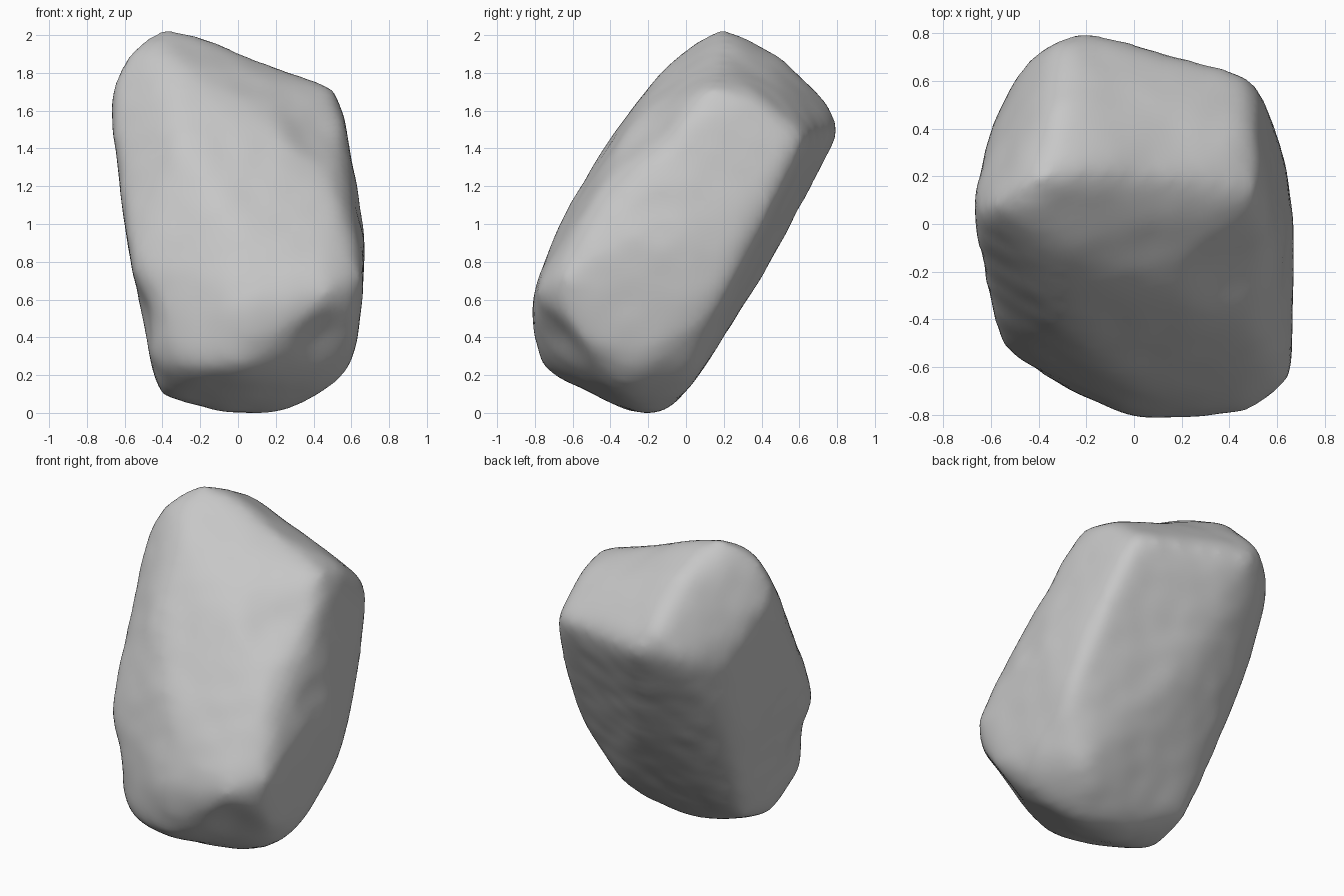
import bpy, bmesh
from mathutils import Vector, noise

cube = bpy.data.objects.get("Cube")
if cube:
    bpy.data.objects.remove(cube, do_unlink=True)

# Stone colour
stone = bpy.data.materials.new("grey stone")
stone.use_nodes = True
grey = (0.57, 0.57, 0.57, 1)
stone.diffuse_color = grey
stone.node_tree.nodes["Principled BSDF"].inputs["Base Color"].default_value = grey

# Corners of the leaning block
corners = [
    # sloping cap
    (-.57, .08, 1.96), (-.4, .2, 2.05), (-.2, .22, 2), (.54, .14, 1.72),
    (-.32, .52, 1.89), (-.32, .79, 1.62), (-.22, .83, 1.48), (.52, .4, 1.64),
    (.48, .65, 1.45), (-.47, .7, 1.42), (-.62, .4, 1.4), (-.7, .04, 1.72),
    # bulging front
    (-.35, -.12, 1.84), (-.3, -.43, 1.42), (.18, -.3, 1.53), (-.1, -.64, 1.07),
    (.54, -.49, 1.12), (-.62, -.3, 1.05), (-.58, -.52, .8),
    # belly
    (.67, -.67, .7), (.5, -.81, .64), (.3, -.82, .5), (0, -.82, .58),
    (0, -.79, .22), (-.28, -.7, .22), (-.46, -.52, .26),
    # foot
    (-.42, -.3, .06), (.25, -.22, -.03), (-.05, -.26, -.03), (.52, -.36, .12),
    (.64, -.56, .38), (.62, -.2, .25), (-.42, 0, .14), (.42, .05, .14),
    (0, -.1, -.02),
    # right side and back
    (.68, -.1, .95), (.65, .18, .58), (.61, .43, 1.02), (.55, .58, 1.36),
    (0, .45, .77), (-.54, .28, .78),
]
bm = bmesh.new()
for p in corners:
    bm.verts.new(p)
hull = bmesh.ops.convex_hull(bm, input=bm.verts)
bmesh.ops.delete(bm, geom=[g for g in hull["geom_interior"] if g.is_valid], context='VERTS')
bmesh.ops.recalc_face_normals(bm, faces=bm.faces)
mesh = bpy.data.meshes.new("rock")
bm.to_mesh(mesh)
bm.free()
rock = bpy.data.objects.new("rock", mesh)
bpy.context.collection.objects.link(rock)

# Even mesh with worn, rounded edges
remesh = rock.modifiers.new("even mesh", 'REMESH')
remesh.mode = 'VOXEL'
remesh.voxel_size = 0.035
worn = rock.modifiers.new("worn edges", 'SMOOTH')
worn.factor = 0.5
worn.iterations = 50
bpy.context.view_layer.update()
mesh = bpy.data.meshes.new_from_object(rock.evaluated_get(bpy.context.evaluated_depsgraph_get()))
rock.modifiers.clear()
rock.data = mesh

# Chips and hollows: centre, radius, depth
dents = [
    ((-.54, -.48, .5), .16, .04),
    ((.62, -.15, 1.02), .12, .012),
    ((.15, .25, 1.82), .2, .015),
    ((.42, -.2, 1.5), .18, .025),
    ((.48, -.7, .35), .15, .03),
]
normals = [v.normal.copy() for v in mesh.vertices]
for v, n in zip(mesh.vertices, normals):
    p = v.co.copy()
    push = 0.004 * noise.noise(p * 2.6) + 0.004 * noise.noise(p * 7)
    for centre, radius, depth in dents:
        d = (p - Vector(centre)).length / radius
        push -= depth * max(0, 1 - (d / 1.5) ** 2) ** 2
    v.co += n * push

# Rest the stone on the ground
lowest = min(v.co.z for v in mesh.vertices)
for v in mesh.vertices:
    v.co.z -= lowest

mesh.materials.clear()
mesh.materials.append(stone)
for face in mesh.polygons:
    face.use_smooth = True
    face.material_index = 0
